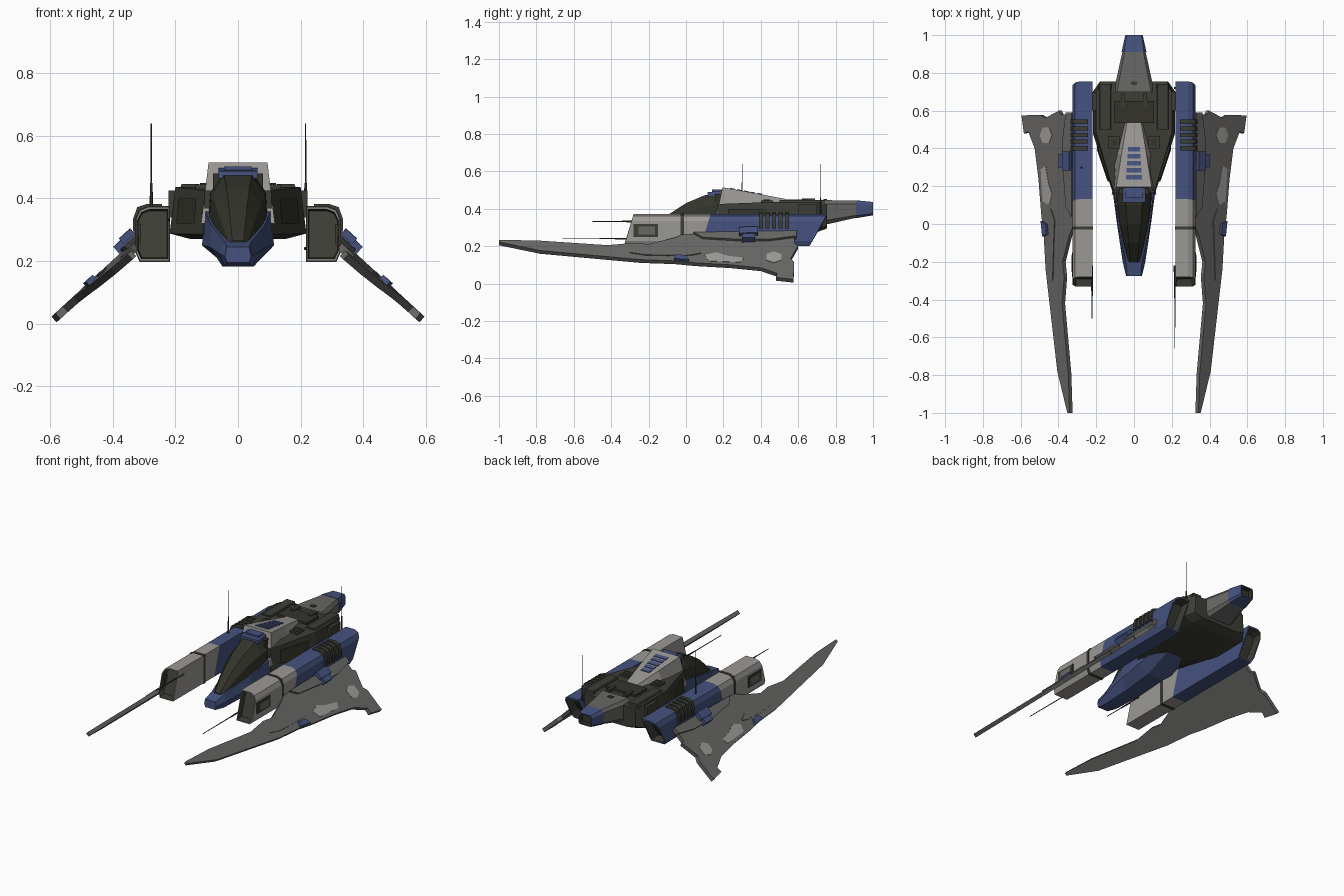
import bpy, bmesh, math
from mathutils import Vector


def material(name, rgb):
    m = bpy.data.materials.new(name)
    m.diffuse_color = (*rgb, 1)
    return m


LIGHT = material("light_grey", (0.33, 0.315, 0.30))
GREY = material("mid_grey", (0.138, 0.136, 0.130))
OLIVE = material("dark_olive", (0.045, 0.047, 0.036))
BLUE = material("navy_blue", (0.06, 0.085, 0.21))
GLASS = material("canopy_dark", (0.033, 0.034, 0.024))
PATCH = material("worn_patch", (0.34, 0.335, 0.325))


def build(name, verts, faces, mats, mirror=False):
    """faces: list of (indices, material slot)"""
    bm = bmesh.new()
    vs = [bm.verts.new(v) for v in verts]
    for idx, slot in faces:
        bm.faces.new([vs[i] for i in idx]).material_index = slot
    bmesh.ops.recalc_face_normals(bm, faces=bm.faces)
    me = bpy.data.meshes.new(name)
    bm.to_mesh(me)
    bm.free()
    for m in mats:
        me.materials.append(m)
    ob = bpy.data.objects.new(name, me)
    bpy.context.collection.objects.link(ob)
    if mirror:
        ob.modifiers.new("Mirror", "MIRROR").use_mirror_merge = False
    return ob


def loft(name, rings, mats, slots=None, mirror=False):
    """Skin equal-length rings; slots gives start cap, each segment, end cap."""
    n = len(rings[0])
    slots = slots or [0] * (len(rings) + 1)
    faces = [(list(range(n)), slots[0])]
    for r in range(len(rings) - 1):
        for i in range(n):
            j = (i + 1) % n
            faces.append(([r*n+i, r*n+j, (r+1)*n+j, (r+1)*n+i], slots[r + 1]))
    faces.append((list(range((len(rings)-1)*n, len(rings)*n)), slots[-1]))
    return build(name, [v for ring in rings for v in ring], faces, mats, mirror)


def sym(y, half):
    """Left-right symmetric ring at y from (half width, z) listed bottom to top."""
    return [(x, y, z) for x, z in half] + [(-x, y, z) for x, z in reversed(half)]


def box(name, x, y, z, mat, mirror=False, drop=0.0):
    """Box from ranges; drop lowers the rear end so it can follow a slope."""
    ring = lambda yy, d: [(x[0], yy, z[0]-d), (x[1], yy, z[0]-d), (x[1], yy, z[1]-d), (x[0], yy, z[1]-d)]
    return loft(name, [ring(y[0], 0), ring(y[1], drop)], [mat], None, mirror)


def rod(name, a, b, r0, r1, mat):
    a, b = Vector(a), Vector(b)
    q = (b - a).to_track_quat("Z", "Y")
    ring = lambda p, r: [p + q @ Vector((r*math.cos(k*math.pi/3), r*math.sin(k*math.pi/3), 0)) for k in range(6)]
    loft(name, [ring(a, r0), ring(b, r1)], [mat])


# ---- wings: one flat outline laid on a slanted plane ----
WN = Vector((0.92, -0.015, 1)).normalized()


def wing_plate(name, outline, low, high, mat):
    pts = [Vector((x, y, 0.247 - 0.92*(x - 0.325) + 0.015*y)) for x, y in outline]
    loft(name, [[p + WN*low for p in pts], [p + WN*high for p in pts]], [mat], None, True)


wing_plate("wing", [(0.333, -1), (0.345, -1), (0.398, -0.78), (0.460, -0.24), (0.470, -0.06), (0.483, 0.05),
                    (0.498, 0.24), (0.518, 0.40), (0.551, 0.487), (0.575, 0.48), (0.588, 0.575), (0.487, 0.578),
                    (0.465, 0.56), (0.39, 0.60), (0.38, 0.58), (0.31, 0.58), (0.31, 0.0), (0.335, -0.06),
                    (0.37, -0.20), (0.362, -0.28), (0.373, -0.42), (0.34, -0.79)], -0.012, 0.012, GREY)
wing_plate("wing_spine", [(0.42, -0.30), (0.435, -0.22), (0.44, -0.10), (0.44, 0.03), (0.43, 0.08),
                          (0.41, 0.02), (0.415, -0.12)], 0.011, 0.017, GREY)
wing_plate("wing_root", [(0.315, 0.04), (0.345, 0.09), (0.36, 0.28), (0.362, 0.45), (0.345, 0.59), (0.315, 0.59)],
           0.0, 0.025, GREY)
wing_plate("wing_rear_patch", [(0.44, 0.43), (0.475, 0.43), (0.49, 0.47), (0.475, 0.51), (0.44, 0.51), (0.425, 0.47)],
           0.011, 0.014, PATCH)
wing_plate("wing_mid_patch", [(0.44, 0.10), (0.475, 0.12), (0.485, 0.29), (0.46, 0.31), (0.445, 0.22), (0.425, 0.16)],
           0.011, 0.014, PATCH)
wing_plate("wing_edge_light", [(0.445, -0.055), (0.468, -0.065), (0.476, 0.015), (0.45, 0.0)], 0.010, 0.028, BLUE)
wing_plate("wing_mount", [(0.315, 0.30), (0.368, 0.30), (0.368, 0.37), (0.315, 0.37)], 0.0, 0.045, BLUE)
wing_plate("wing_mount_cap", [(0.31, 0.285), (0.345, 0.285), (0.345, 0.385), (0.31, 0.385)], 0.03, 0.052, BLUE)

# ---- side nacelles: sheared sections, light front, blue rear, dark sunken ends ----
SECTION = [(0.22, 0.2), (0.22, 0.373), (0.285, 0.373), (0.312, 0.362), (0.325, 0.335), (0.325, 0.228), (0.312, 0.2)]


def slice_(y, shear, scale=1.0):
    cx, cz = 0.272, 0.286
    return [(cx + (x-cx)*scale, y + shear*(z-0.2), cz + (z-cz)*scale) for x, z in SECTION]


loft("nacelle", [slice_(-0.29, 0.29, 0.86), slice_(-0.33, 0.29, 0.92), slice_(-0.33, 0.29), slice_(0.08, 0.3),
                 slice_(0.66, 0.55), slice_(0.66, 0.55, 0.88), slice_(0.60, 0.55, 0.82)],
     [LIGHT, BLUE, OLIVE], [2, 2, 0, 0, 1, 1, 2, 2], True)
loft("nacelle_band", [slice_(-0.03, 0.0, 1.04), slice_(-0.012, 0.0, 1.04)], [OLIVE], None, True)
RIB = [(0.243, 0.36), (0.243, 0.383), (0.29, 0.383), (0.322, 0.372), (0.335, 0.335), (0.335, 0.295), (0.31, 0.295)]
for i in range(5):
    y = 0.39 + i*0.035
    loft(f"nacelle_rib_{i+1}", [[(x, y + d, z) for x, z in RIB] for d in (0, 0.022)], [OLIVE], None, True)
box("nacelle_hatch_frame", (0.31, 0.329), (-0.28, -0.15), (0.248, 0.318), OLIVE, True)
box("nacelle_hatch", (0.32, 0.332), (-0.255, -0.165), (0.262, 0.305), GREY, True)

# ---- cockpit hull and canopy ----
loft("nose_hull", [sym(-0.275, [(0.035, 0.195), (0.042, 0.215), (0.036, 0.245)]),
                   sym(-0.20, [(0.042, 0.183), (0.06, 0.225), (0.042, 0.262)]),
                   sym(0.0, [(0.05, 0.183), (0.09, 0.245), (0.086, 0.315)]),
                   sym(0.19, [(0.055, 0.20), (0.115, 0.25), (0.106, 0.365)]),
                   sym(0.36, [(0.055, 0.27), (0.11, 0.30), (0.10, 0.365)])], [BLUE])
loft("canopy", [sym(-0.205, [(0.03, 0.245), (0.028, 0.255), (0.018, 0.266)]),
                sym(-0.10, [(0.056, 0.27), (0.053, 0.325), (0.028, 0.365)]),
                sym(0.0, [(0.078, 0.30), (0.073, 0.38), (0.036, 0.43)]),
                sym(0.10, [(0.092, 0.32), (0.087, 0.41), (0.044, 0.472)]),
                sym(0.20, [(0.096, 0.33), (0.090, 0.42), (0.05, 0.485)])], [GLASS])

# ---- grey hood behind canopy with blue slats ----
loft("hood", [[(0.118, 0.155, 0.32), (0.094, 0.195, 0.515), (-0.094, 0.195, 0.515), (-0.118, 0.155, 0.32)],
              [(0.105, 0.36, 0.40), (0.066, 0.37, 0.483), (-0.066, 0.37, 0.483), (-0.105, 0.36, 0.40)],
              [(0.05, 0.54, 0.43), (0.038, 0.535, 0.452), (-0.038, 0.535, 0.452), (-0.05, 0.54, 0.43)]], [LIGHT])
box("hood_front_recess", (-0.08, 0.08), (0.155, 0.20), (0.36, 0.48), GLASS)
box("hood_lamp", (-0.062, 0.062), (0.115, 0.20), (0.464, 0.488), BLUE, False, -0.01)
box("hood_lamp_top", (-0.045, 0.045), (0.14, 0.20), (0.485, 0.502), BLUE)
for i in range(5):
    y, w = 0.235 + i*0.037, 0.043 - i*0.003
    z = 0.515 - (y - 0.195)*0.183
    box(f"hood_slat_{i+1}", (-w, w), (y, y + 0.024), (z - 0.003, z + 0.004), BLUE, False, 0.0044)

# ---- main body, top plates and tail ----
loft("main_body", [sym(0.165, [(0.09, 0.27), (0.112, 0.285), (0.106, 0.425)]),
                   sym(0.48, [(0.15, 0.27), (0.218, 0.288), (0.20, 0.437)]),
                   sym(0.70, [(0.15, 0.275), (0.218, 0.292), (0.20, 0.437)]),
                   sym(0.755, [(0.12, 0.295), (0.18, 0.31), (0.175, 0.425)])], [OLIVE])
box("rear_deck_plate", (-0.105, 0.105), (0.535, 0.65), (0.43, 0.45), GLASS)
box("deck_latch", (0.05, 0.07), (0.62, 0.69), (0.43, 0.455), OLIVE, True)
box("deck_vent", (0.078, 0.135), (0.40, 0.465), (0.41, 0.445), OLIVE, True)
box("deck_vent_slot", (0.09, 0.122), (0.415, 0.45), (0.43, 0.449), GLASS, True)
loft("deck_rail", [[(0.115, y, 0.42), (0.19, y, 0.42), (0.18, y, 0.446), (0.125, y, 0.446)] for y in (0.50, 0.74)],
     [OLIVE], None, True)
box("body_side_block", (0.17, 0.222), (0.60, 0.70), (0.34, 0.425), OLIVE, True)
# recessed looking panel on the slanted shoulder
loft("shoulder_panel", [[(x, y + d, z) for x, y, z in
                         [(0.139, 0.236, 0.32), (0.197, 0.407, 0.32), (0.189, 0.407, 0.40), (0.133, 0.236, 0.40)]]
                        for d in (-0.012, 0.05)], [GLASS], None, True)
loft("tail", [sym(0.70, [(0.085, 0.305), (0.108, 0.33), (0.108, 0.425), (0.09, 0.447)]),
              sym(0.91, [(0.05, 0.352), (0.062, 0.365), (0.062, 0.425), (0.05, 0.443)]),
              sym(0.91, [(0.053, 0.35), (0.066, 0.363), (0.066, 0.427), (0.053, 0.445)]),
              sym(1.0, [(0.037, 0.365), (0.046, 0.375), (0.046, 0.42), (0.039, 0.436)]),
              sym(1.0, [(0.03, 0.371), (0.038, 0.379), (0.038, 0.416), (0.032, 0.43)]),
              sym(0.97, [(0.03, 0.371), (0.038, 0.379), (0.038, 0.416), (0.032, 0.43)])],
     [GREY, BLUE, GLASS], [0, 0, 1, 1, 1, 2, 2])
box("tail_latch", (-0.015, 0.015), (0.735, 0.755), (0.43, 0.452), OLIVE)

# ---- antennas and gun barrels ----
for name, x, y in (("left_antenna", -0.277, 0.30), ("right_antenna", 0.216, 0.72)):
    rod(name, (x, y, 0.36), (x, y, 0.64), 0.003, 0.0018, OLIVE)
    rod(name + "_base", (x, y, 0.36), (x, y, 0.45), 0.006, 0.004, OLIVE)
for name, x, z, tip in (("left_barrel", -0.222, 0.332, -0.50), ("right_barrel", 0.216, 0.24, -0.66)):
    rod(name, (x, -0.22, z), (x, tip, z), 0.0035, 0.002, OLIVE)
    rod(name + "_sleeve", (x, -0.22, z), (x, -0.38, z), 0.006, 0.004, OLIVE)
